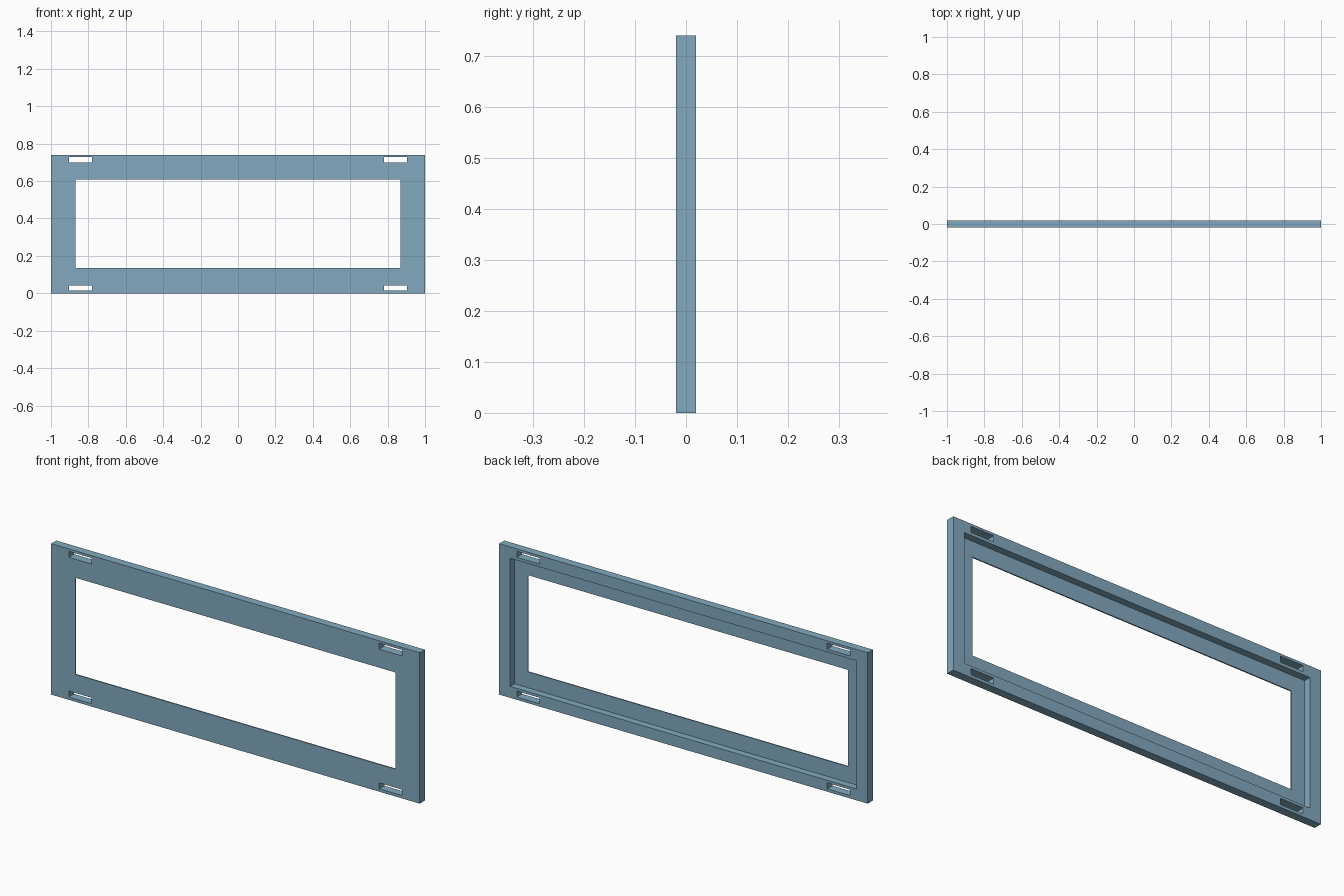
import bpy

if "Cube" in bpy.data.objects:
    bpy.data.objects.remove(bpy.data.objects["Cube"])

W, H, T = 2.0, 0.74, 0.04      # overall width, height, thickness
LIP = 0.006                    # thin front lip left around the window

blue = bpy.data.materials.new("steel_blue")
blue.diffuse_color = (0.225, 0.400, 0.520, 1)
blue.use_nodes = True
blue.node_tree.nodes["Principled BSDF"].inputs["Base Color"].default_value = blue.diffuse_color


def box(name, x0, x1, y0, y1, z0, z1):
    bpy.ops.mesh.primitive_cube_add(size=1, location=((x0 + x1) / 2, (y0 + y1) / 2, (z0 + z1) / 2))
    ob = bpy.context.object
    ob.name = name
    ob.scale = (x1 - x0, y1 - y0, z1 - z0)
    bpy.ops.object.transform_apply(location=True, rotation=False, scale=True)
    ob.data.materials.append(blue)
    return ob


def cut(target, cutter):
    cutter.hide_render = True
    mod = target.modifiers.new("cut", 'BOOLEAN')
    mod.operation = 'DIFFERENCE'
    mod.solver = 'EXACT'
    mod.object = cutter
    bpy.context.view_layer.objects.active = target
    bpy.ops.object.modifier_apply(modifier=mod.name)
    bpy.data.objects.remove(cutter, do_unlink=True)


# Flat bezel plate
frame = box("bezel_frame", -W / 2, W / 2, -T / 2, T / 2, 0, H)

# Panel recess in the back
cut(frame, box("recess_cutter", -0.94, 0.94, -T / 2 + LIP, T, 0.056, H - 0.056))

# Window opening through the lip
cut(frame, box("window_cutter", -0.868, 0.868, -T, T, 0.134, H - 0.132))

# Four strap slots, one near each corner
for side in (-1, 1):
    for z0, z1 in ((0.014, 0.043), (H - 0.041, H - 0.012)):
        xa, xb = sorted((side * 0.904, side * 0.78))
        cut(frame, box("slot_cutter", xa, xb, -T, T, z0, z1))
